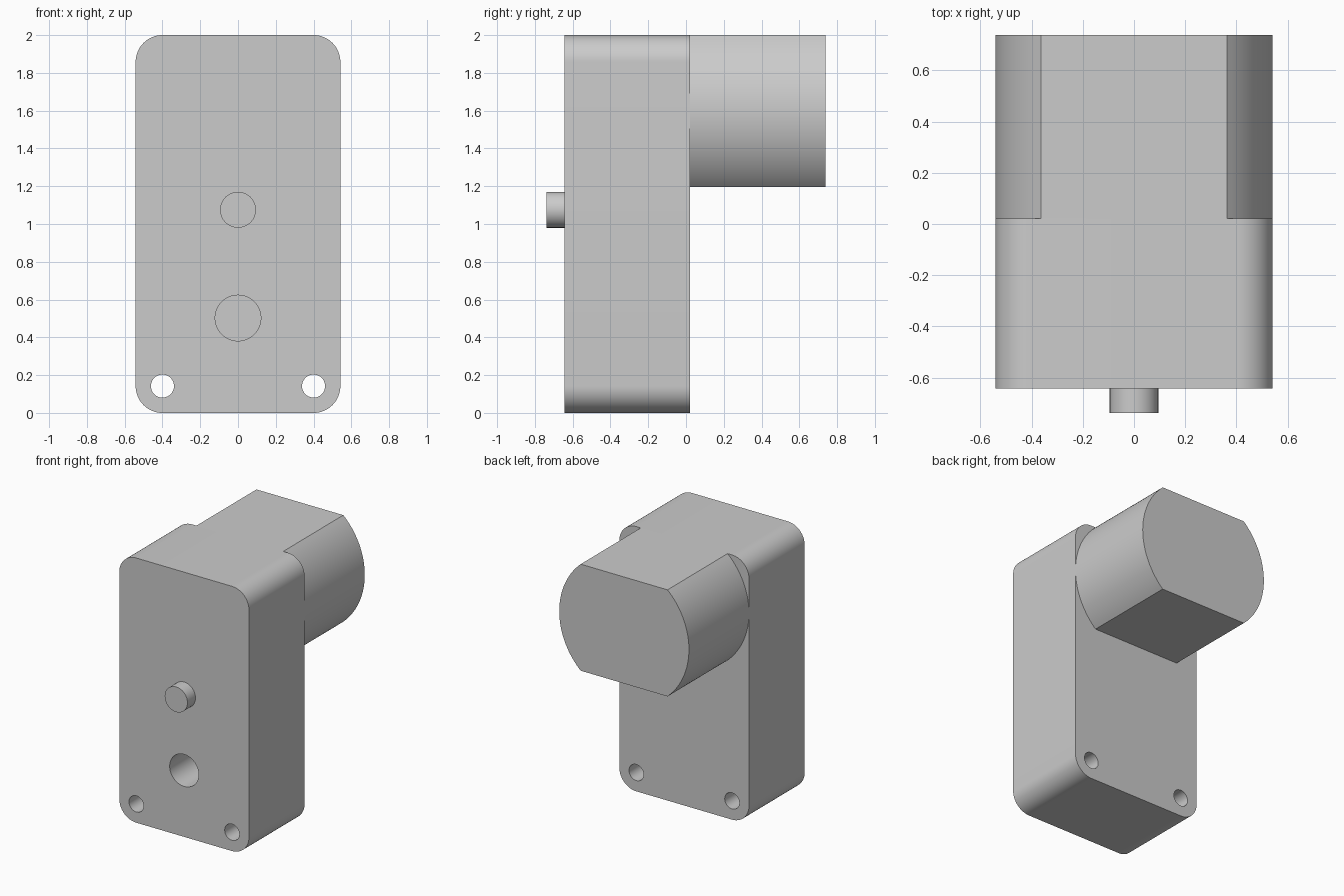
import bpy, bmesh
from math import sin, cos, pi, asin, radians

cube = bpy.data.objects.get("Cube")
if cube:
    bpy.data.objects.remove(cube, do_unlink=True)

grey = bpy.data.materials.new("light grey")
grey.use_nodes = True
colour = (0.6, 0.6, 0.6, 1)
grey.diffuse_color = colour
grey.node_tree.nodes["Principled BSDF"].inputs["Base Color"].default_value = colour


def arc(x, z, r, start, end, steps):
    return [(x + r * cos(start + (end - start) * i / steps),
             z + r * sin(start + (end - start) * i / steps)) for i in range(steps + 1)]


def prism(name, outline, y_front, y_back):
    """Extrude an x-z outline along y."""
    bm = bmesh.new()
    face = bm.faces.new([bm.verts.new((x, y_front, z)) for x, z in outline])
    grown = bmesh.ops.extrude_face_region(bm, geom=[face])["geom"]
    verts = [g for g in grown if isinstance(g, bmesh.types.BMVert)]
    bmesh.ops.translate(bm, verts=verts, vec=(0, y_back - y_front, 0))
    bmesh.ops.recalc_face_normals(bm, faces=bm.faces)
    mesh = bpy.data.meshes.new(name)
    bm.to_mesh(mesh)
    bm.free()
    mesh.materials.append(grey)
    obj = bpy.data.objects.new(name, mesh)
    bpy.context.collection.objects.link(obj)
    return obj


def cylinder(name, x, z, r, y_front, y_back):
    return prism(name, arc(x, z, r, 0, 2 * pi, 64)[:-1], y_front, y_back)


def activate(obj):
    bpy.ops.object.select_all(action="DESELECT")
    obj.select_set(True)
    bpy.context.view_layer.objects.active = obj


half_width, height, corner = 0.542, 2.0, 0.142
front, back = -0.643, 0.022

# Gearbox housing: rounded rectangle block
inner = half_width - corner
corners = [(inner, corner), (inner, height - corner),
           (-inner, height - corner), (-inner, corner)]
outline = []
for i, (x, z) in enumerate(corners):
    outline += arc(x, z, corner, (i - 1) * pi / 2, i * pi / 2, 16)
housing = prism("gearbox_housing", outline, front, back)

# Two through holes for screws and one blind locating hole
cutters = [cylinder("screw_hole_cutter", side * inner, corner, 0.061, front - 0.1, back + 0.1)
           for side in (-1, 1)]
cutters.append(cylinder("blind_hole_cutter", 0, 0.502, 0.121, front - 0.1, front + 0.5))
activate(housing)
for cutter in cutters:
    cut = housing.modifiers.new("hole", "BOOLEAN")
    cut.operation, cut.solver, cut.object = "DIFFERENCE", "EXACT", cutter
    bpy.ops.object.modifier_apply(modifier=cut.name)
    bpy.data.objects.remove(cutter, do_unlink=True)

# Motor can: cylinder with flat top and bottom
flat = asin(0.4025 / half_width)
motor_z = height - 0.4025
can = arc(0, motor_z, half_width, -flat, flat, 40)
can += arc(0, motor_z, half_width, pi - flat, pi + flat, 40)
motor = prism("motor_can", can, back, 0.739)

# Output pin
pin = cylinder("front_pin", 0, 1.075, 0.095, -0.739, front)

for obj in (housing, motor, pin):
    activate(obj)
    bpy.ops.object.shade_smooth_by_angle(angle=radians(30))
